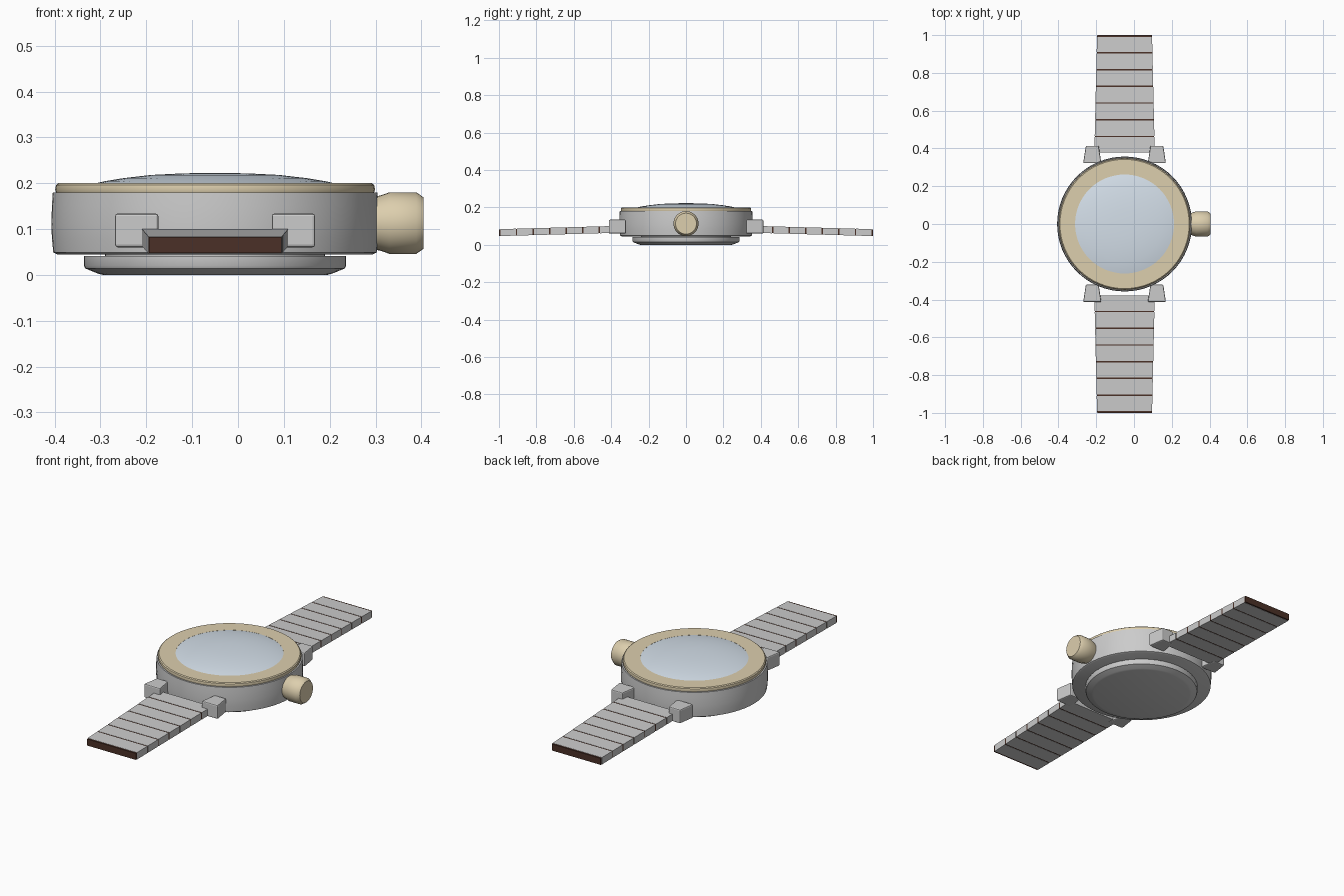
import bpy, bmesh, math
from mathutils import Matrix, Vector

if "Cube" in bpy.data.objects:
    bpy.data.objects.remove(bpy.data.objects["Cube"])

CX = -0.05  # watch axis


def material(name, rgb):
    m = bpy.data.materials.new(name)
    m.diffuse_color = (*rgb, 1)
    m.use_nodes = True
    m.node_tree.nodes["Principled BSDF"].inputs["Base Color"].default_value = m.diffuse_color
    return m


gold = material("gold", (0.72, 0.62, 0.42))
glass = material("glass", (0.66, 0.74, 0.82))
brown = material("brown_leather", (0.07, 0.03, 0.02))


def finish(name, bm, mat=None, smooth=None):
    bmesh.ops.recalc_face_normals(bm, faces=bm.faces)
    me = bpy.data.meshes.new(name)
    bm.to_mesh(me)
    bm.free()
    ob = bpy.data.objects.new(name, me)
    bpy.context.collection.objects.link(ob)
    if mat:
        me.materials.append(mat)
    if smooth:
        bpy.ops.object.select_all(action='DESELECT')
        ob.select_set(True)
        bpy.context.view_layer.objects.active = ob
        bpy.ops.object.shade_smooth_by_angle(angle=math.radians(smooth))
    return ob


def lathe(name, profile, matrix, mat=None, closed=False, steps=64, smooth=35):
    """Revolve (radius, height) points around local z."""
    bm = bmesh.new()
    vs = [bm.verts.new((r, 0, z)) for r, z in profile]
    es = [bm.edges.new(p) for p in zip(vs, vs[1:])]
    if closed:
        es.append(bm.edges.new((vs[-1], vs[0])))
    bmesh.ops.spin(bm, geom=vs + es, axis=(0, 0, 1), cent=(0, 0, 0),
                   angle=2 * math.pi, steps=steps)
    bmesh.ops.remove_doubles(bm, verts=bm.verts, dist=1e-5)
    bm.transform(matrix)
    return finish(name, bm, mat, smooth)


def prism(name, y0, y1, end0, end1, mat=None, smooth=None):
    """Tapered box along y; each end is (x centre, half width, z low, z high)."""
    bm = bmesh.new()
    bmesh.ops.create_cube(bm, size=1)
    for v in bm.verts:
        y, (xc, w, lo, hi) = (y0, end0) if v.co.y < 0 else (y1, end1)
        v.co = Vector((xc + (w if v.co.x > 0 else -w), y, hi if v.co.z > 0 else lo))
    return finish(name, bm, mat, smooth)


axis = Matrix.Translation((CX, 0, 0))

# Case, back cover, bezel and domed crystal
lathe("case", [(0, 0.045), (0.345, 0.045), (0.353, 0.049), (0.356, 0.08), (0.357, 0.11),
               (0.356, 0.15), (0.354, 0.18), (0, 0.18)], axis)
lathe("back_cover", [(0, 0), (0.245, 0), (0.256, 0.003), (0.283, 0.014), (0.286, 0.02),
                     (0.286, 0.041), (0.24, 0.041), (0.24, 0.046), (0, 0.046)], axis)
lathe("bezel", [(0.262, 0.178), (0.346, 0.178), (0.349, 0.186), (0.347, 0.196),
                (0.342, 0.2), (0.262, 0.2)], axis, gold, closed=True)
lathe("crystal", [(0.264, 0.185), (0.264, 0.199), (0.24, 0.2045), (0.2, 0.211),
                  (0.14, 0.218), (0.07, 0.2215), (0, 0.2225)], axis, glass)

# Winding crown, turned to point along +x
lathe("crown", [(0, 0), (0.058, 0), (0.06, 0.012), (0.067, 0.032), (0.067, 0.091),
                (0.056, 0.107), (0, 0.107)],
      Matrix.Translation((0.298, 0, 0.113)) @ Matrix.Rotation(math.pi / 2, 4, 'Y'),
      gold, steps=32)

# Four lugs, each narrowing toward the back
for y, side in ((-0.413, "front"), (0.322, "back")):
    for dx, hand in ((-0.171, "left"), (0.171, "right")):
        lug = prism(f"lug_{side}_{hand}", y, y + 0.092,
                    (CX + dx, 0.048, 0.06, 0.134), (CX + dx, 0.034, 0.06, 0.134))
        bev = lug.modifiers.new("soft_edges", 'BEVEL')
        bev.width, bev.segments = 0.006, 2


# Strap section (half width, z low, z high), sloping outwards
def section(y, inset=0.0):
    t = (abs(y) - 0.38) / 0.62
    zm = 0.082 - 0.017 * t
    return (CX + 0.0, 0.16 - 0.0145 * t - inset, zm - 0.0185 + inset, zm + 0.0185 - inset)


for s, side in ((-1, "front"), (1, "back")):
    def piece(name, a, b, inset, mat=None):
        y0, y1 = sorted((s * a, s * b))
        prism(name, y0, y1, section(y0, inset), section(y1, inset), mat)

    # Leather core with metal links wrapped over it
    piece(f"strap_core_{side}", 0.38, 1.0, 0.001, brown)
    for i in range(7):
        a = 0.378 + i * 0.0886
        piece(f"strap_link_{side}_{i + 1}", a, a + 0.0815, 0)
